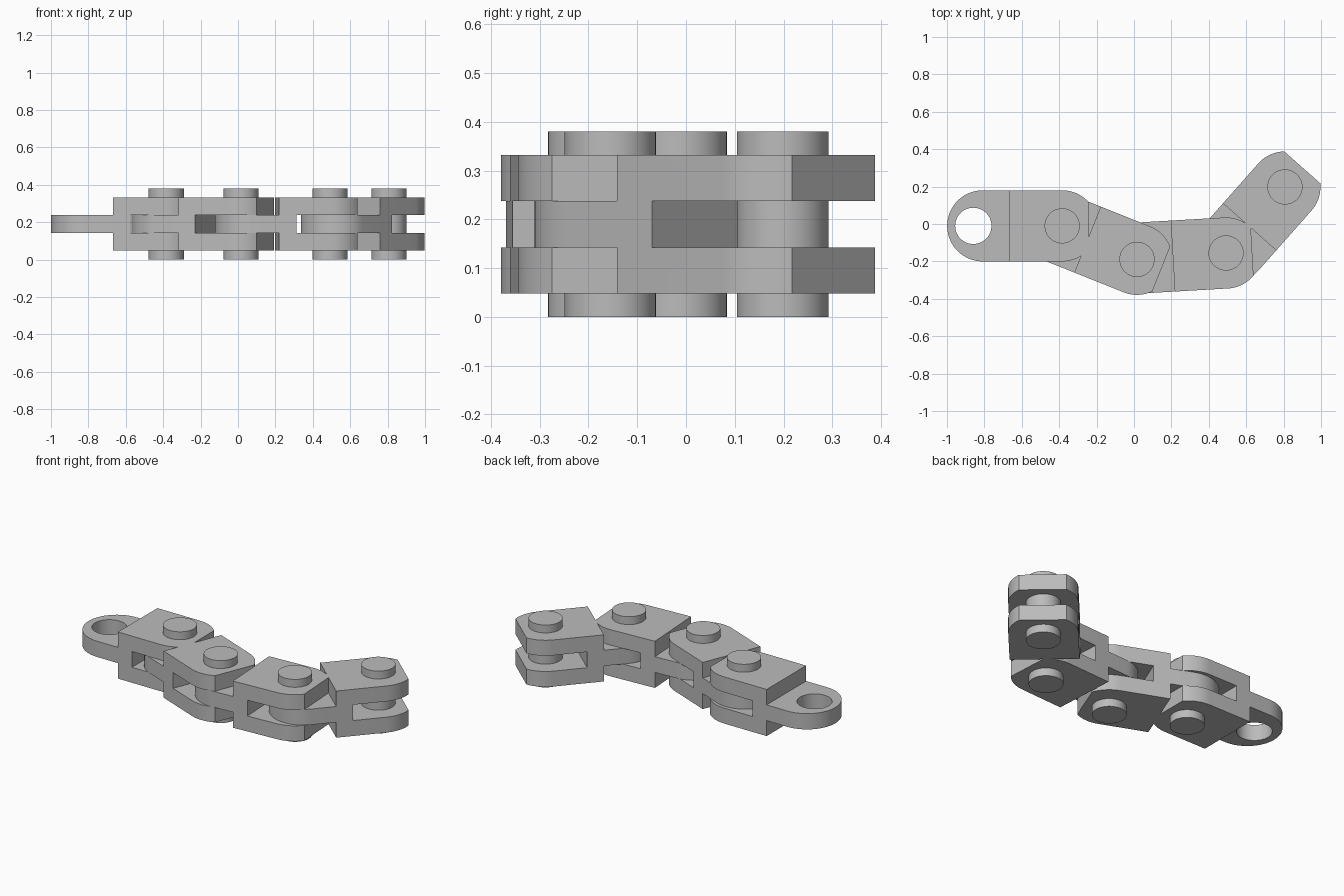
import bpy, bmesh, math
from mathutils import Matrix

if "Cube" in bpy.data.objects:
    bpy.data.objects.remove(bpy.data.objects["Cube"])

R, PIN_R, MID = 0.19, 0.094, 0.19      # link half width, pin radius, mid height
TONGUE, BODY = 0.048, 0.142            # half heights

steel = bpy.data.materials.new("grey steel")
steel.diffuse_color = (0.5, 0.5, 0.5, 1)
steel.use_nodes = True
steel.node_tree.nodes["Principled BSDF"].inputs["Base Color"].default_value = steel.diffuse_color


def prism(name, pts, lo, hi, mat=Matrix()):
    """Extrude a 2D outline from lo to hi along its normal."""
    bm = bmesh.new()
    face = bm.faces.new([bm.verts.new((x, y, lo)) for x, y in pts])
    ext = bmesh.ops.extrude_face_region(bm, geom=[face])
    verts = [g for g in ext["geom"] if isinstance(g, bmesh.types.BMVert)]
    bmesh.ops.translate(bm, verts=verts, vec=(0, 0, hi - lo))
    bm.transform(mat)
    bmesh.ops.recalc_face_normals(bm, faces=bm.faces)
    me = bpy.data.meshes.new(name)
    bm.to_mesh(me)
    bm.free()
    me.materials.append(steel)
    ob = bpy.data.objects.new(name, me)
    bpy.context.collection.objects.link(ob)
    return ob


def arc(cx, r, a0, a1, n):
    return [(cx + r * math.cos(math.radians(a0 + (a1 - a0) * i / n)),
             r * math.sin(math.radians(a0 + (a1 - a0) * i / n))) for i in range(n + 1)]


def smooth(me):
    for p in me.polygons:
        p.use_smooth = True
    me.set_sharp_from_angle(angle=math.radians(30))


# Plan outline: round tongue end, fork end rounded then cut flat (pin at origin)
cut = math.degrees(math.acos(0.14 / R))
plan = arc(-0.425, R, 90, 270, 32) + arc(0, R, -90, -cut, 10) + arc(0, R, cut, 90, 10)
link = prism("link", plan, -0.3, 0.3)

# Side outline: thin tongue, solid body, open fork
upper = [(-0.7, TONGUE), (-0.285, TONGUE), (-0.285, BODY), (0.2, BODY), (0.2, TONGUE), (-0.19, TONGUE)]
side = upper + [(x, -z) for x, z in reversed(upper)]
side_cutter = prism("side_cutter", side, -0.25, 0.25, Matrix.Rotation(math.pi / 2, 4, 'X'))
hole_cutter = prism("hole_cutter", arc(-0.475, 0.097, 0, 352.5, 47), -0.4, 0.4)

for cutter, op in ((side_cutter, 'INTERSECT'), (hole_cutter, 'DIFFERENCE')):
    mod = link.modifiers.new(op, 'BOOLEAN')
    mod.operation, mod.object, mod.solver = op, cutter, 'EXACT'
bpy.context.view_layer.update()
link_mesh = bpy.data.meshes.new_from_object(
    link.evaluated_get(bpy.context.evaluated_depsgraph_get()))
for ob in (link, side_cutter, hole_cutter):
    bpy.data.objects.remove(ob)
smooth(link_mesh)

# Pin through the fork
pin = prism("pin", arc(0, PIN_R, 0, 352.5, 47), -MID, MID)
pin_mesh = pin.data
bpy.data.objects.remove(pin)
smooth(pin_mesh)

# Chain of four links: pin position and heading
joints = [(-0.384, -0.01, 0), (0.016, -0.189, -21.8), (0.492, -0.155, 3.3), (0.807, 0.198, 48.5)]
for i, (x, y, ang) in enumerate(joints, 1):
    for part, me in (("chain_link", link_mesh), ("link_pin", pin_mesh)):
        ob = bpy.data.objects.new(f"{part}_{i}", me)
        ob.location = (x, y, MID)
        ob.rotation_euler.z = math.radians(ang)
        bpy.context.collection.objects.link(ob)
